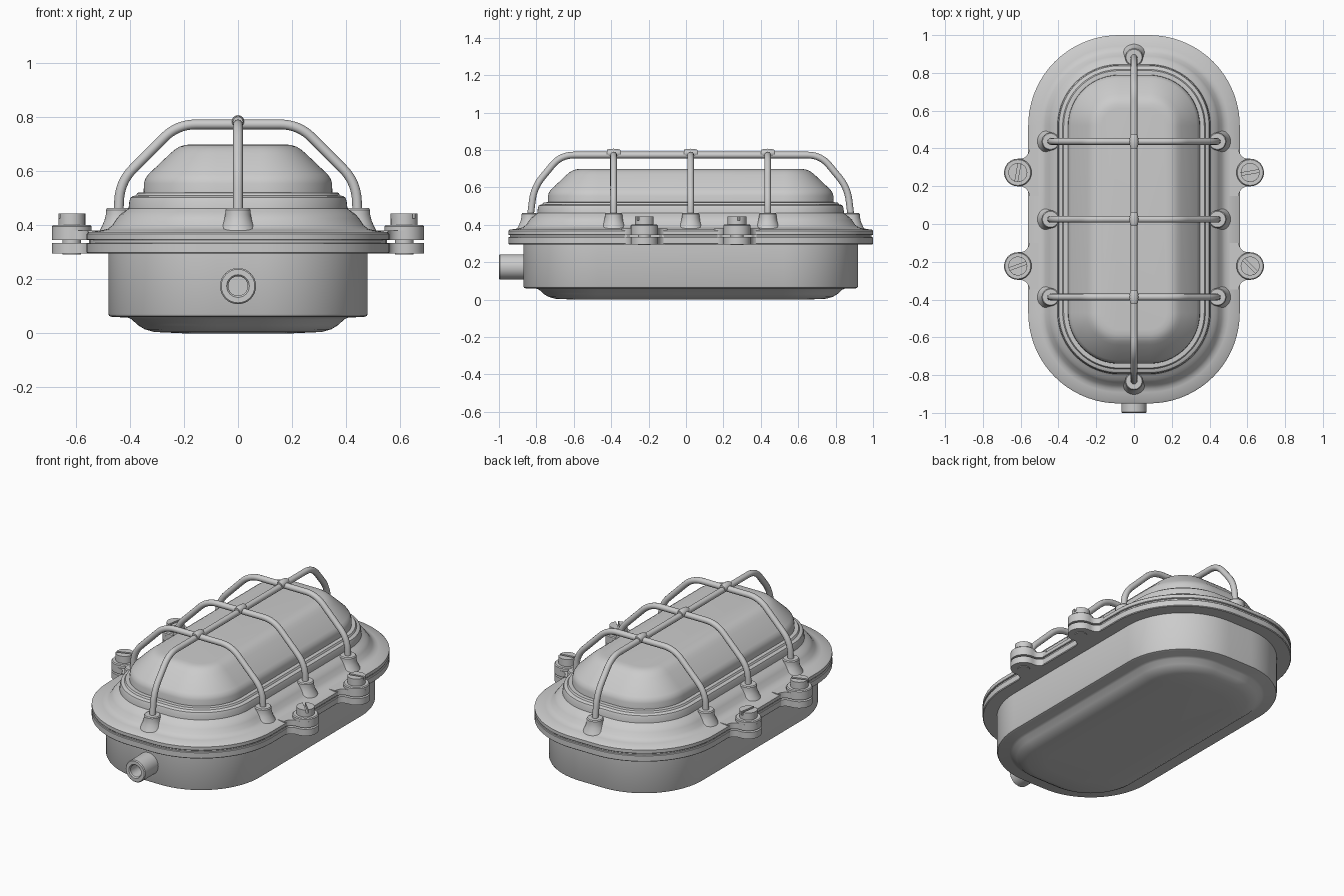
import bpy, bmesh, math
from mathutils import Vector, Matrix

if "Cube" in bpy.data.objects:
    bpy.data.objects.remove(bpy.data.objects["Cube"])

YC = 0.025                 # centre of the oval along y
CX, CY = 0.08, 0.495       # straight core of the rounded outline
Z = Vector((0, 0, 1))


def finish(name, bm, angle=35):
    bmesh.ops.remove_doubles(bm, verts=bm.verts, dist=1e-5)
    bmesh.ops.recalc_face_normals(bm, faces=bm.faces)
    me = bpy.data.meshes.new(name)
    bm.to_mesh(me)
    bm.free()
    me.shade_smooth()
    me.set_sharp_from_angle(angle=math.radians(angle))
    ob = bpy.data.objects.new(name, me)
    bpy.context.collection.objects.link(ob)
    return ob


def skin(bm, rings):
    for a, b in zip(rings, rings[1:]):
        n = len(a)
        for i in range(n):
            j = (i + 1) % n
            bm.faces.new((a[i], a[j], b[j], b[i]))
    bm.faces.new(rings[0])
    bm.faces.new(rings[-1])


def oval(name, profile, n=18, angle=35):
    """Loft rounded outlines through (half width, z) pairs."""
    bm = bmesh.new()
    rings = []
    for hw, z in profile:
        ring = []
        for q, (sx, sy) in enumerate(((1, 1), (-1, 1), (-1, -1), (1, -1))):
            for i in range(n + 1):
                t = (q + i / n) * math.pi / 2
                r = hw - CX
                ring.append(bm.verts.new((sx * CX + r * math.cos(t),
                                          YC + sy * CY + r * math.sin(t), z)))
        rings.append(ring)
    skin(bm, rings)
    return finish(name, bm, angle)


def lathe(name, profile, mat, n=32):
    """Revolve (radius, height) pairs about local z."""
    bm = bmesh.new()
    rings = [[bm.verts.new(mat @ Vector((r * math.cos(k * math.tau / n),
                                         r * math.sin(k * math.tau / n), h)))
              for k in range(n)] for r, h in profile]
    skin(bm, rings)
    return finish(name, bm)


def prism(name, outline, z0, z1, mat):
    bm = bmesh.new()
    skin(bm, [[bm.verts.new(mat @ Vector((x, y, z))) for x, y in outline] for z in (z0, z1)])
    return finish(name, bm)


def wire(name, corners, bend=0.07, radius=0.018):
    """Round bar through corner points with bent corners."""
    pts = [Vector(corners[0])]
    for a, b, c in zip(corners, corners[1:], corners[2:]):
        a, b, c = Vector(a), Vector(b), Vector(c)
        p = b + (a - b).normalized() * bend
        q = b + (c - b).normalized() * bend
        for i in range(9):
            t = i / 8
            pts.append(p * (1 - t) ** 2 + b * 2 * t * (1 - t) + q * t * t)
    pts.append(Vector(corners[-1]))
    cu = bpy.data.curves.new(name, 'CURVE')
    cu.dimensions = '3D'
    cu.bevel_depth = radius
    cu.bevel_resolution = 4
    cu.use_fill_caps = True
    sp = cu.splines.new('POLY')
    sp.points.add(len(pts) - 1)
    for s, p in zip(sp.points, pts):
        s.co = (*p, 1)
    sp.use_smooth = True
    ob = bpy.data.objects.new(name, cu)
    bpy.context.collection.objects.link(ob)


# Housing, flanges, seal and diffuser
oval("housing", [(.20, 0), (.31, .005), (.345, .015), (.37, .03), (.395, .053), (.41, .059),
                 (.465, .06), (.476, .064), (.48, .072), (.48, .31)])
oval("lower_flange", [(.47, .295), (.556, .295), (.56, .299), (.56, .332), (.557, .335), (.45, .335)])
oval("seal", [(.552, .33), (.552, .35)])
oval("cover_frame", [(.45, .345), (.557, .345), (.56, .348), (.56, .368), (.553, .374), (.50, .382),
                     (.482, .387), (.465, .40), (.448, .425), (.435, .441), (.418, .452),
                     (.405, .462), (.402, .49), (.397, .503), (.388, .508), (.378, .51),
                     (.372, .52), (.35, .521)])
oval("diffuser", [(.35, .50), (.348, .555), (.343, .572), (.332, .588), (.25, .666),
                  (.232, .681), (.215, .691), (.195, .697), (.17, .699)], angle=50)

# Clamp lugs with slotted screws
LX, LR = 0.615, 0.073


def lug_outline():
    half = [(LX + LR * math.cos(t), LR * math.sin(t))
            for t in (i * math.pi / 24 for i in range(13))]
    for i in range(9):                       # fillet into the flange
        t = i * math.pi / 16
        half.append((LX - .01 - .05 * math.sin(t), LR + .05 * (1 - math.cos(t))))
    half.append((.48, LR + .05))
    return half + [(x, -y) for x, y in reversed(half[1:])]


slots = {(1, 1): 10, (1, -1): -45, (-1, 1): 80, (-1, -1): 20}
for (sx, sy), deg in slots.items():
    base = Matrix.Translation((0, YC + sy * .2475, 0)) @ Matrix.Diagonal((sx, 1, 1, 1))
    prism("lower_lug", lug_outline(), .295, .335, base)
    prism("upper_lug", lug_outline(), .345, .381, base)
    at = Matrix.Translation((sx * LX, YC + sy * .2475, 0))
    lathe("lug_pad", [(LR, .346), (LR, .396), (LR - .005, .401), (.03, .401)], at)
    lathe("screw_shaft", [(.034, .291), (.034, .40), (.05, .40), (.05, .424)], at)
    turn = at @ Matrix.Rotation(math.radians(deg), 4, 'Z')
    a0 = math.asin(.007 / .05)
    arc = [a0 + (math.pi - 2 * a0) * i / 18 for i in range(19)]
    for s in (1, -1):
        prism("screw_head_half", [(.05 * math.cos(t), s * .05 * math.sin(t)) for t in arc],
              .424, .444, turn)

# Cage: sockets, cross bars, long bar and joints
BX, BY, TOP = .442, .858, .773
rows = [YC - .412, YC, YC + .412]
sockets = [(s * BX, y) for y in rows for s in (1, -1)] + [(0, YC + s * BY) for s in (1, -1)]
for x, y in sockets:
    lathe("cage_socket", [(.072, .375), (.062, .395), (.052, .418), (.047, .44), (.047, .457),
                          (.042, .463), (.03, .463)], Matrix.Translation((x, y, 0)))
for y in rows:
    wire("cross_bar", [(-BX, y, .44), (-.437, y, .56), (-.225, y, TOP),
                       (.225, y, TOP), (.437, y, .56), (BX, y, .44)])
    lathe("cage_joint", [(.018, -.036), (.022, -.024), (.024, 0), (.022, .024), (.018, .036)],
          Matrix.Translation((0, y, TOP + .01)) @ Matrix.Rotation(math.pi / 2, 4, 'X'), 20)
wire("long_bar", [(0, YC - BY, .44), (0, YC - .838, .60), (0, YC - .695, TOP),
                  (0, YC + .695, TOP), (0, YC + .838, .60), (0, YC + BY, .44)])

# Cable entry with hollow bore
lathe("cable_entry", [(.067, 0), (.067, .13), (.062, .135), (.042, .135), (.036, .128), (.036, .05), (.01, .05)],
      Matrix.Translation((0, -.865, .175)) @ Matrix.Rotation(math.pi / 2, 4, 'X'))
